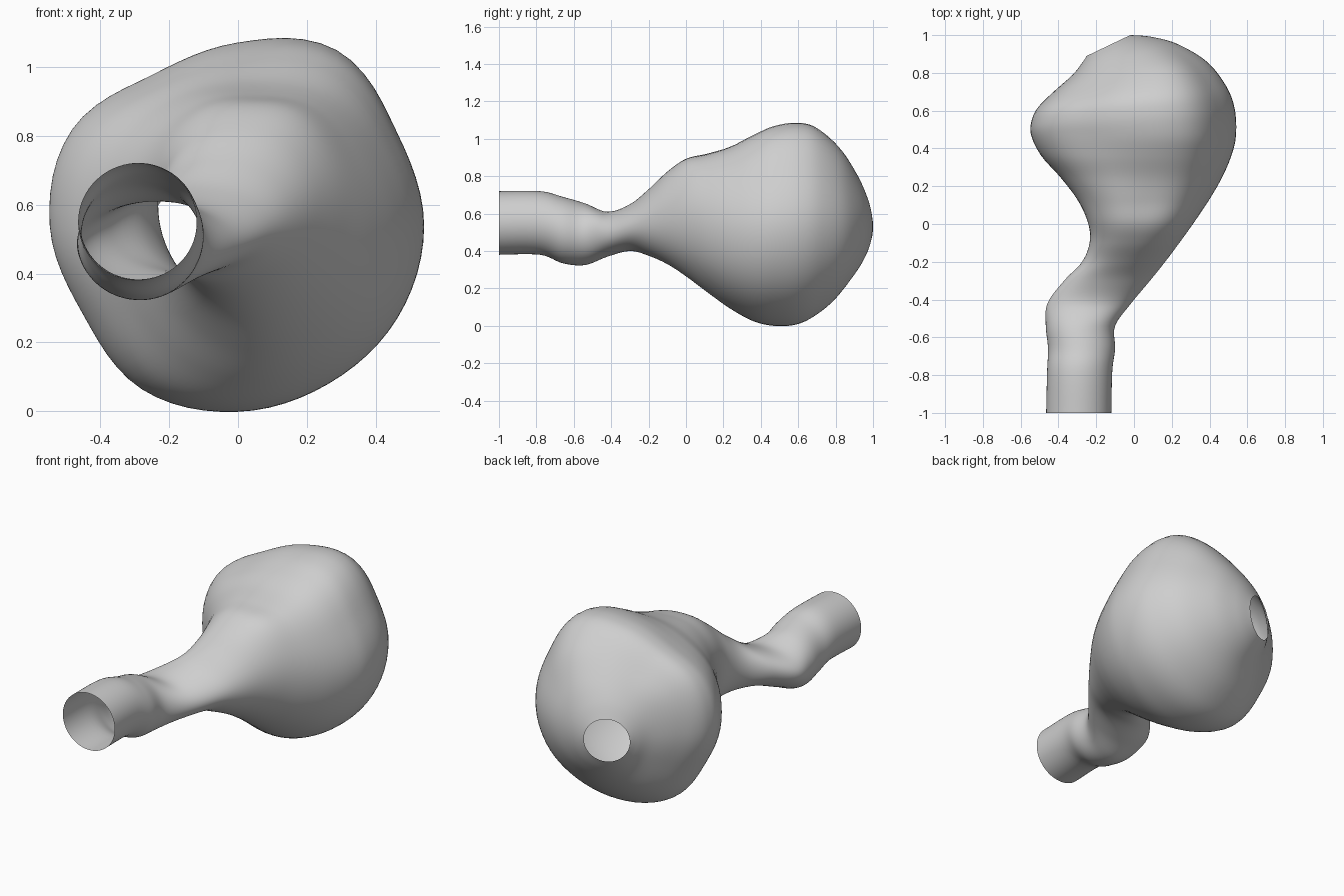
import bpy
import bmesh
import math
from mathutils import Vector

SEGMENTS = 72
STEPS = 6

cube = bpy.data.objects.get("Cube")
if cube:
    bpy.data.objects.remove(cube, do_unlink=True)

# Upright cross-sections: y, left x, right x, bottom z, top z
upright_sections = [
    (-1, -.465, -.12, .38, .72),
    (-.78, -.46, -.115, .38, .72),
    (-.66, -.455, -.1, .335, .69),
    (-.54, -.467, -.1, .325, .655),
    (-.42, -.458, -.015, .37, .61),
    (-.3, -.37, .085, .4, .65),
    (-.2, -.275, .165, .375, .73),
    (-.1, -.235, .24, .33, .825),
    (0, -.24, .312, .265, .895),
    (.12, -.29, .393, .175, .925),
    (.24, -.38, .463, .09, .965),
    (.36, -.488, .515, .025, 1.025),
    (.47, -.543, .54, 0, 1.07),
]

# Slanted cross-sections at the rounded end: left y, left x, right y, right x, bottom z, top z
slanted_sections = [
    (.55, -.54, .61, .533, .005, 1.088),
    (.62, -.505, .73, .488, .045, 1.065),
    (.7, -.425, .86, .385, .13, .97),
    (.79, -.325, .955, .225, .255, .84),
    (.85, -.277, .992, .085, .34, .74),
    (.89, -.25, 1, -.02, .403, .657),
]

# Outline radius every 30 degrees, counted from the left side upward
shoulder_outline = [1, 1, 1.03, .99, 1.06, 1.08, 1, .95, .97, 1, .99, 1]
bulb_outline = [1, .99, 1.075, .97, .92, 1.02, 1, .95, 1.015, 1, .98, .99]


def spline(a, b, c, d, t):
    """Catmull-Rom blend from b to c."""
    return (b + (c - a) * (t / 2)
            + (a * 2 - b * 5 + c * 4 - d) * (t * t / 2)
            + (b * 3 - a - c * 3 + d) * (t ** 3 / 2))


def smooth_path(rows):
    """Insert blended sections between the key sections."""
    keys = [Vector(row) for row in rows]
    keys = [keys[0]] + keys + [keys[-1]]
    result = []
    for a, b, c, d in zip(keys, keys[1:], keys[2:], keys[3:]):
        result += [spline(a, b, c, d, step / STEPS) for step in range(STEPS)]
    return result + [keys[-1]]


def outline_radius(outline, angle):
    count = len(outline)
    place = angle / math.tau * count
    i = int(place)
    return spline(*[outline[(i + k) % count] for k in (-1, 0, 1, 2)], place - i)


def ease(start, end, value):
    t = min(1, max(0, (value - start) / (end - start)))
    return t * t * (3 - 2 * t)


def ring_point(section, angle):
    """Point on a section: round tube, then squarish shoulder, then uneven bulb."""
    left_y, left_x, right_y, right_x, bottom, top = section
    center = Vector((left_x + right_x, left_y + right_y, bottom + top)) / 2
    across = Vector((right_x - left_x, right_y - left_y, 0)) / 2
    up = Vector((0, 0, (top - bottom) / 2))
    shoulder = outline_radius(shoulder_outline, angle)
    bulb = outline_radius(bulb_outline, angle)
    shape = shoulder + (bulb - shoulder) * ease(.1, .5, center.y)
    weight = ease(-.25, .12, center.y) * ease(.945, .78, center.y)
    radius = 1 + (shape - 1) * weight
    return center + (across * math.cos(angle) + up * math.sin(angle)) * radius


def make_material(name, color):
    material = bpy.data.materials.new(name)
    material.use_nodes = True
    material.diffuse_color = color
    material.node_tree.nodes["Principled BSDF"].inputs["Base Color"].default_value = color
    return material


# Hollow bulb and bent neck as one thin shell, open at both ends
rows = [(y, left, y, right, bottom, top) for y, left, right, bottom, top in upright_sections]
bm = bmesh.new()
rings = []
for section in smooth_path(rows + slanted_sections):
    rings.append([bm.verts.new(ring_point(section, math.tau * i / SEGMENTS))
                  for i in range(SEGMENTS)])
for near, far in zip(rings, rings[1:]):
    for i in range(SEGMENTS):
        j = (i + 1) % SEGMENTS
        bm.faces.new((near[i], far[i], far[j], near[j]))

mesh = bpy.data.meshes.new("bulb_with_neck")
bm.to_mesh(mesh)
bm.free()
shell = bpy.data.objects.new("bulb_with_neck", mesh)
bpy.context.collection.objects.link(shell)
mesh.materials.append(make_material("light grey", (.62, .62, .62, 1)))
for polygon in mesh.polygons:
    polygon.use_smooth = True
